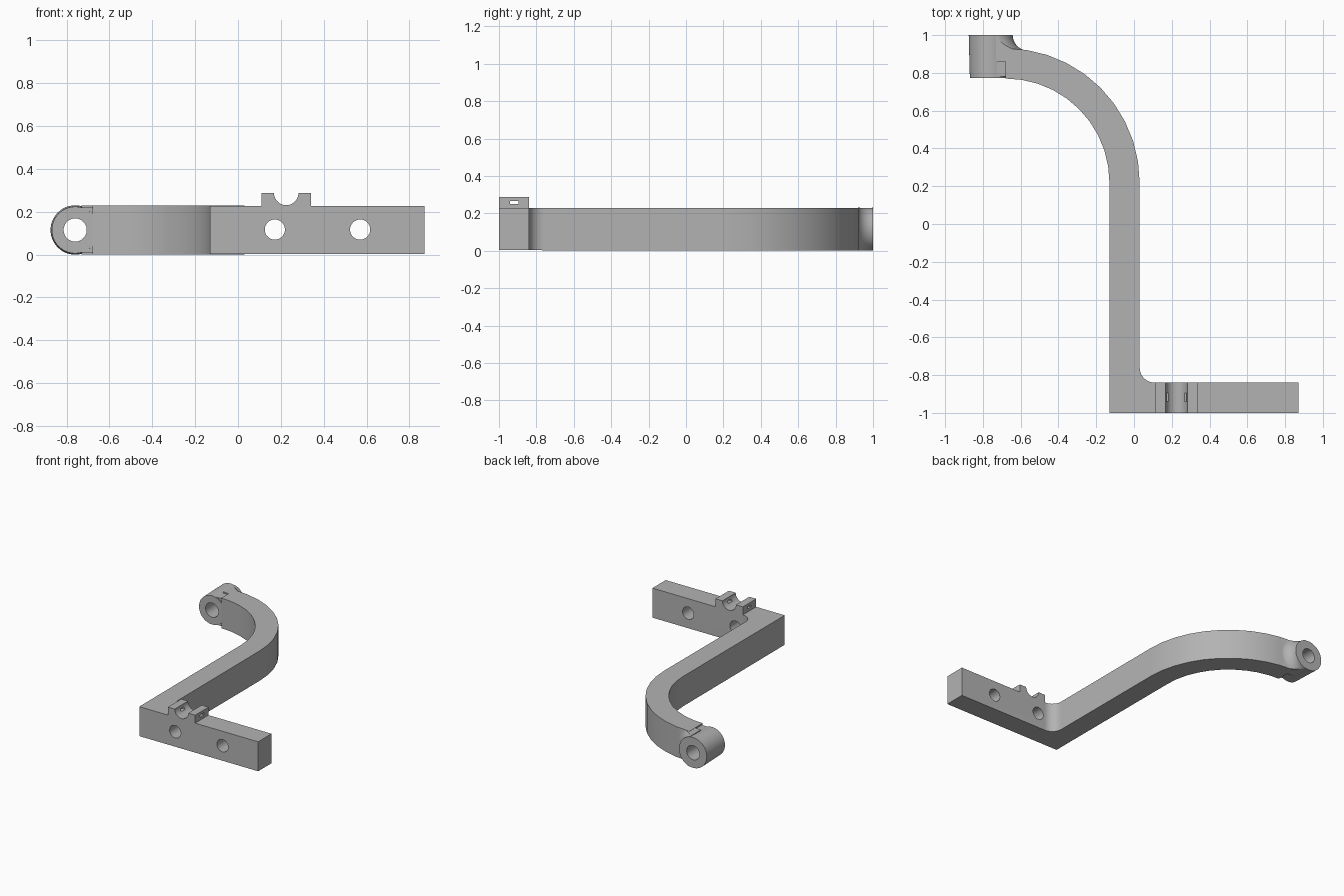
import bpy, bmesh
from math import sin, cos, pi, radians
from mathutils import Matrix, Vector

default = bpy.data.objects.get("Cube")
if default:
    bpy.data.objects.remove(default, do_unlink=True)

MID = 0.115          # height of the centre plane
PIN_X = -0.76        # axis of the pivot boss

metal = bpy.data.materials.new("plain grey")
metal.use_nodes = True
grey = (0.45, 0.45, 0.45, 1)
metal.diffuse_color = grey
metal.node_tree.nodes["Principled BSDF"].inputs["Base Color"].default_value = grey


def finish(bm, name):
    bmesh.ops.recalc_face_normals(bm, faces=bm.faces)
    mesh = bpy.data.meshes.new(name)
    bm.to_mesh(mesh)
    bm.free()
    mesh.materials.append(metal)
    ob = bpy.data.objects.new(name, mesh)
    bpy.context.collection.objects.link(ob)
    return ob


def box(name, low, high):
    bm = bmesh.new()
    bmesh.ops.create_cube(bm, size=1)
    low, high = Vector(low), Vector(high)
    for v in bm.verts:
        v.co = (low + high) / 2 + v.co * (high - low)
    return finish(bm, name)


def rod(name, x, z, y0, y1, r0, r1, sides=48):
    """Round bar along y, radius r0 at y0 and r1 at y1."""
    bm = bmesh.new()
    place = Matrix.Translation((x, (y0 + y1) / 2, z)) @ Matrix.Rotation(-pi / 2, 4, "X")
    bmesh.ops.create_cone(bm, cap_ends=True, segments=sides, radius1=r0, radius2=r1,
                          depth=y1 - y0, matrix=place)
    return finish(bm, name)


def combine(target, tool, operation):
    mod = target.modifiers.new(operation, "BOOLEAN")
    mod.operation, mod.object, mod.solver = operation, tool, "EXACT"
    bpy.context.view_layer.update()
    result = bpy.data.meshes.new_from_object(
        target.evaluated_get(bpy.context.evaluated_depsgraph_get()))
    target.modifiers.clear()
    target.data = result
    bpy.data.objects.remove(tool, do_unlink=True)


def arc(cx, cy, r, start, end, steps):
    angles = [radians(start + (end - start) * i / steps) for i in range(steps + 1)]
    return [(cx + r * cos(a), cy + r * sin(a)) for a in angles]


# Arm: plan outline with bend and corner fillet, slightly taller to the back
outline = [(-0.13, -1), (0.87, -1), (0.87, -0.84)]
outline += arc(0.11, -0.76, 0.08, 270, 180, 10)
outline += arc(-0.68, 0.22, 0.71, 0, 90, 10)
outline += arc(-0.68, 0.22, 0.55, 90, 0, 10)
bm = bmesh.new()
rings = []
for side in (-1, 1):
    rings.append([bm.verts.new((x, y, MID + side * (0.1135 + 0.0015 * y)))
                  for x, y in outline])
    bm.faces.new(rings[-1])
for i in range(len(outline)):
    j = (i + 1) % len(outline)
    bm.faces.new((rings[0][i], rings[0][j], rings[1][j], rings[1][i]))
arm = finish(bm, "bent_arm")

# Pivot boss with a narrow neck joining it to the arm
combine(arm, box("neck", (-0.75, 0.78, 0.01), (-0.67, 0.925, 0.22)), "UNION")
combine(arm, rod("pivot_boss", PIN_X, MID, 0.773, 1, 0.109, MID), "UNION")

# Concave flare where the boss rises out of the back of the arm
profile = [(0, 0.86), (0.2, 0.86)] + arc(0.2, 1, 0.082, 270, 180, 8) + [(0, 1)]
bm = bmesh.new()
verts = [bm.verts.new((PIN_X + r, y, MID)) for r, y in profile]
edges = [bm.edges.new(pair) for pair in zip(verts, verts[1:])]
bmesh.ops.spin(bm, geom=verts + edges, cent=(PIN_X, 0, MID), axis=(0, 1, 0),
               angle=2 * pi, steps=48)
bmesh.ops.remove_doubles(bm, verts=bm.verts, dist=1e-4)
flare = finish(bm, "boss_flare")
combine(flare, box("flare_limit", (-0.73, 0.8, 0.0015), (-0.5, 1.1, 0.2285)), "INTERSECT")
combine(arm, flare, "UNION")

# Saddle on the foot: block, half-round groove and tie slot
combine(arm, box("saddle", (0.11, -1, 0.15), (0.34, -0.84, 0.288)), "UNION")
combine(arm, rod("groove", 0.225, 0.288, -1.1, -0.7, 0.057, 0.057), "DIFFERENCE")
combine(arm, box("tie_slot", (0.05, -0.94, 0.25), (0.4, -0.895, 0.267)), "DIFFERENCE")

# Pivot bore and the two mounting holes
combine(arm, rod("pivot_bore", PIN_X, MID, 0.6, 1.1, 0.054, 0.054), "DIFFERENCE")
for x in (0.172, 0.57):
    combine(arm, rod("mount_hole", x, 0.117, -1.1, -0.7, 0.047, 0.047), "DIFFERENCE")

# Smooth the rounded walls, keep the edges crisp
bpy.ops.object.select_all(action="DESELECT")
arm.select_set(True)
bpy.context.view_layer.objects.active = arm
bpy.ops.object.shade_smooth_by_angle(angle=radians(30))
